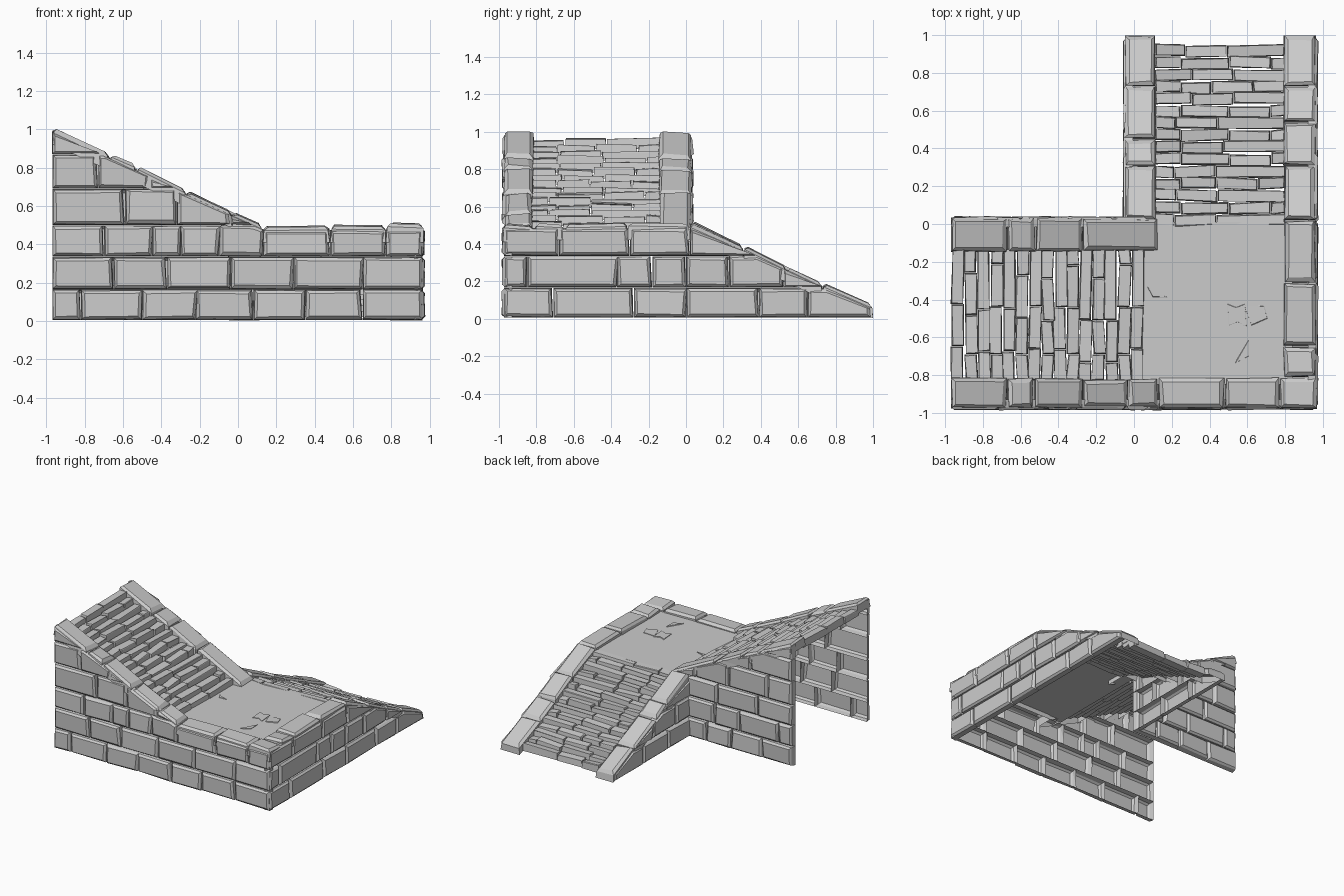
import bpy, bmesh, random
from mathutils import Vector

random.seed(4)
if "Cube" in bpy.data.objects:
    bpy.data.objects.remove(bpy.data.objects["Cube"], do_unlink=True)

stone_mat = bpy.data.materials.new("grey_stone")
stone_mat.use_nodes = True
grey = (0.6, 0.6, 0.6, 1)
stone_mat.diffuse_color = grey
stone_mat.node_tree.nodes["Principled BSDF"].inputs["Base Color"].default_value = grey


def up_line(x):
    """Top of the walls beside the rising flight and landing."""
    return 0.495 + max(0, 0.13 - x) * 0.468


def down_line(y):
    """Top of the walls beside the landing and descending flight."""
    return min(0.505, 0.53 - y * 0.465)


def clip(poly, height):
    """Keep the part of a (u, z) polygon that lies below a sloping top."""
    out = []
    for a, b in zip(poly, poly[1:] + poly[:1]):
        da, db = height(a[0]) - a[1], height(b[0]) - b[1]
        if da >= 0:
            out.append(a)
        if da * db < 0:
            t = da / (da - db)
            out.append((a[0] + t * (b[0] - a[0]), a[1] + t * (b[1] - a[1])))
    return out


def stone(bm, poly, place, depth, bevel=0.02, rough=0.006, closed=False):
    """Chiselled block: outline at depth 0, side ring, then a bevelled face."""
    us, vs = [p[0] for p in poly], [p[1] for p in poly]
    w, h = max(us) - min(us), max(vs) - min(vs)
    cu, cv = sum(us) / len(us), sum(vs) / len(vs)
    tilt_u, tilt_v = random.uniform(-rough, rough), random.uniform(-rough, rough)
    rings = []
    for inset, d in ((0.001, 0), (0.006, depth - bevel * 0.7), (bevel, depth)):
        ku, kv = max(0.2, 1 - 2 * inset / w), max(0.2, 1 - 2 * inset / h)
        ring = []
        for u, v in poly:
            j = rough * 0.5 if d else 0
            nu = cu + (u - cu) * ku + random.uniform(-j, j)
            nv = cv + (v - cv) * kv + random.uniform(-j, j)
            tilt = (tilt_u * (u - cu) / w + tilt_v * (v - cv) / h - rough * 0.5) if d else 0
            ring.append(bm.verts.new(place(nu, nv, d + tilt)))
        rings.append(ring)
    n = len(poly)
    for lo, hi in zip(rings, rings[1:]):
        for i in range(n):
            k = (i + 1) % n
            bm.faces.new((lo[i], lo[k], hi[k], hi[i]))
    bm.faces.new(rings[-1])
    if closed:
        bm.faces.new(rings[0][::-1])


def finish(bm, name):
    bmesh.ops.recalc_face_normals(bm, faces=bm.faces[:])
    mesh = bpy.data.meshes.new(name)
    bm.to_mesh(mesh)
    bm.free()
    mesh.materials.append(stone_mat)
    obj = bpy.data.objects.new(name, mesh)
    bpy.context.collection.objects.link(obj)
    return obj


LEVELS = (0.005, 0.165, 0.335, 0.5, 0.69, 0.87, 1.03)
DEPTH = 0.055


def wall(name, courses, height, place):
    """Courses of open-backed blocks, trimmed under the coping."""
    bm = bmesh.new()
    for z0, z1, cuts in zip(LEVELS, LEVELS[1:], courses):
        for a, b in zip(cuts, cuts[1:]):
            lean = random.uniform(-0.012, 0.012)
            poly = [(a, z0), (b, z0), (b + lean * (b < cuts[-1]), z1), (a, z1)]
            poly = clip(poly, lambda u: height(u) - 0.018)
            if len(poly) > 2 and max(p[1] for p in poly) - z0 > 0.02:
                stone(bm, poly, place, DEPTH)
    return finish(bm, name)


def coping(name, cuts, v0, v1, height, along_x):
    """Wide capping blocks following the top of a wall."""
    bm = bmesh.new()
    thick = 0.085

    def place(u, v, d):
        z = max(0.004, height(u) - thick + d)
        return Vector((u, v, z) if along_x else (v, u, z))
    for a, b in zip(cuts, cuts[1:]):
        e = random.uniform(0, 0.012)
        stone(bm, [(a, v0 + e), (b, v0 + e), (b, v1 - e), (a, v1 - e)],
              place, thick + random.uniform(0, 0.012), 0.024, 0.01)
    return finish(bm, name)


# Outer and inner walls
wall("front_wall", [
    [-0.97, -0.82, -0.5, -0.22, 0.08, 0.35, 0.65, 0.965],
    [-0.97, -0.65, -0.37, -0.04, 0.29, 0.65, 0.965],
    [-0.97, -0.7, -0.45, -0.3, -0.1, 0.13, 0.48, 0.77, 0.965],
    [-0.97, -0.59, -0.32, -0.04, 0.13],
    [-0.97, -0.73, -0.46, -0.2],
    [-0.97, -0.6]], up_line,
    lambda u, z, d: Vector((u, -0.93 - d, z)))
wall("back_wall", [
    [-0.97, -0.7, -0.42, -0.2, 0],
    [-0.97, -0.85, -0.5, -0.27, 0],
    [-0.97, -0.66, -0.3, 0],
    [-0.97, -0.75, -0.4, -0.1, 0.13],
    [-0.97, -0.6, -0.2],
    [-0.97, -0.6]], up_line,
    lambda u, z, d: Vector((u, -0.015 + d, z)))
wall("side_wall", [
    [-0.975, -0.71, -0.28, 0, 0.39, 0.65, 0.99],
    [-0.975, -0.85, -0.37, -0.18, 0, 0.23, 0.52, 0.8],
    [-0.975, -0.68, -0.3, 0.02, 0.4]], down_line,
    lambda u, z, d: Vector((0.92 + d, u, z)))
wall("inner_side_wall", [
    [-0.02, 0.3, 0.62, 0.99],
    [-0.02, 0.2, 0.5, 0.8],
    [-0.02, 0.4]], down_line,
    lambda u, z, d: Vector((-0.005 - d, u, z)))

# Coping blocks
coping("front_coping", [-0.97, -0.67, -0.53, -0.27, -0.03, 0.13, 0.48, 0.77, 0.97],
       -0.98, -0.81, up_line, True)
coping("back_coping", [-0.97, -0.67, -0.52, -0.27, 0.13], -0.15, 0.035, up_line, True)
coping("side_coping", [-0.81, -0.65, -0.31, 0.02, 0.31, 0.54, 0.73, 1.0],
       0.785, 0.97, down_line, False)
coping("inner_side_coping", [0.02, 0.31, 0.45, 0.73, 1.0], -0.06, 0.125, down_line, False)


def flight(name, start, end, v0, v1, height, along_x, count=15):
    """Shallow steps, each laid from a few long thin bricks."""
    bm = bmesh.new()
    run = (end - start) / count
    for i in range(count):
        a, b = start + i * run, start + (i + 1) * run
        top = height((a + b) / 2) - 0.028
        shift = random.uniform(-0.06, 0.06) + (0.1 if i % 2 else -0.1)
        span = v1 - v0
        cuts = [v0, v0 + span * 0.36 + shift, v0 + span * 0.68 + shift, v1]
        if i % 2:
            cuts.insert(1, v0 + span * 0.2)
        for c, e in zip(cuts, cuts[1:]):
            lift = random.uniform(-0.009, 0.006)
            front, back = (random.uniform(-0.008, 0.008) for _ in "ab")
            base = max(0.004, top - 0.055)

            def place(u, v, d):
                z = base + d + (lift if d else 0)
                return Vector((u, v, z) if along_x else (v, u, z))
            stone(bm, [(a + front, c), (b + front, c), (b + back, e), (a + back, e)],
                  place, top - base, 0.006, 0.008, True)
    return finish(bm, name)


flight("rising_steps", 0.05, -0.965, -0.83, -0.13, up_line, True)
flight("descending_steps", -0.01, 0.95, 0.11, 0.8, down_line, False)

# Landing slab
bm = bmesh.new()
bmesh.ops.create_cube(bm, size=1)
bmesh.ops.scale(bm, vec=(0.84, 0.86, 0.025), verts=bm.verts[:])
bmesh.ops.translate(bm, vec=(0.42, -0.42, 0.46), verts=bm.verts[:])
finish(bm, "landing_slab")

# Worn chips lying flush on the landing
bm = bmesh.new()
chips = [[(0.49, -0.42), (0.5, -0.54), (0.55, -0.52), (0.6, -0.55), (0.59, -0.42), (0.54, -0.44)],
         [(0.58, -0.43), (0.62, -0.54), (0.71, -0.5), (0.69, -0.43)],
         [(0.07, -0.33), (0.1, -0.39), (0.18, -0.39), (0.1, -0.36)],
         [(0.53, -0.74), (0.61, -0.7), (0.61, -0.61)]]
for outline in chips:
    stone(bm, outline, lambda u, v, d: Vector((u, v, 0.472 + d)), 0.007, 0.006, 0.002)
finish(bm, "landing_chips")
